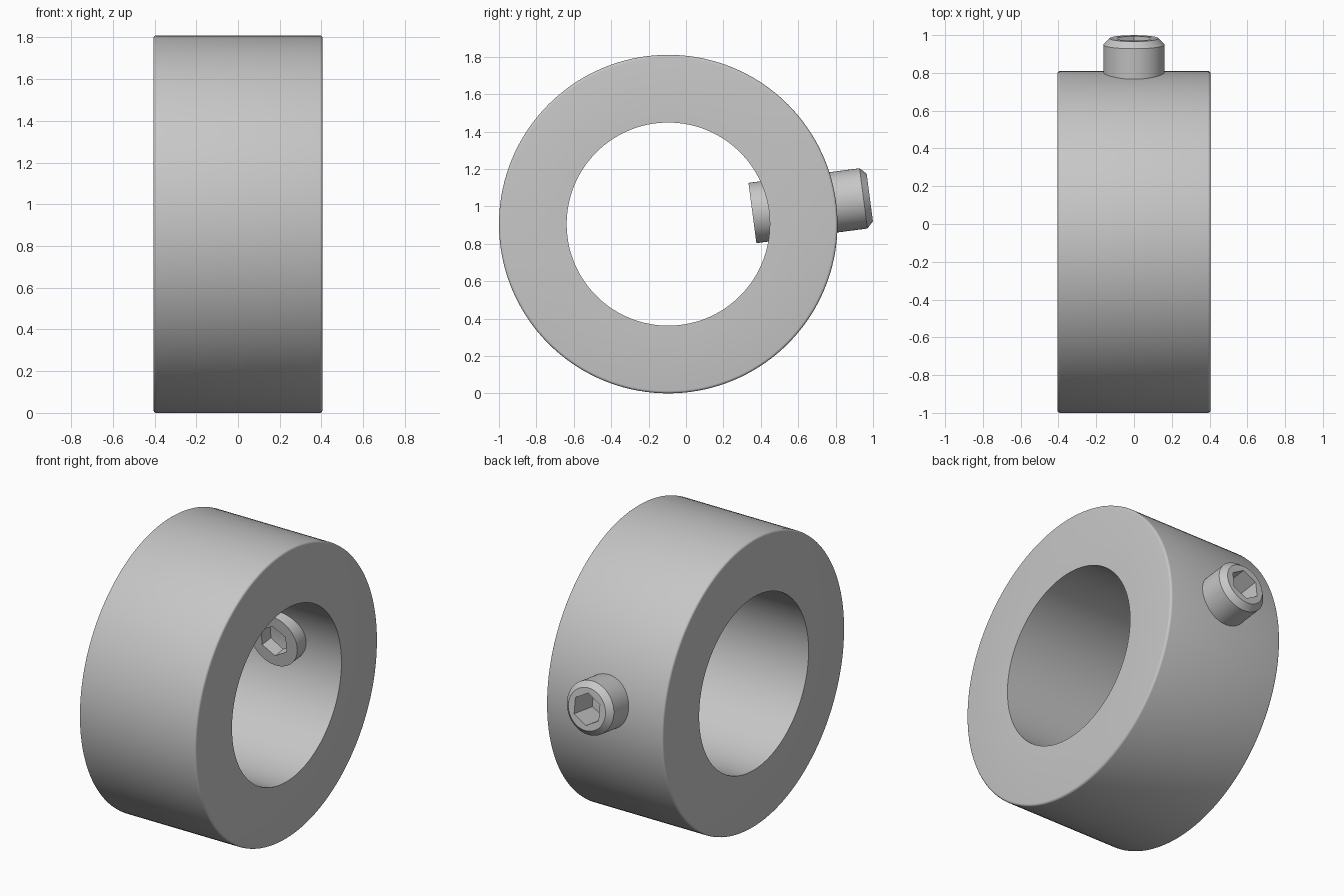
import bpy
import bmesh
from math import cos, sin, pi, radians

if "Cube" in bpy.data.objects:
    bpy.data.objects.remove(bpy.data.objects["Cube"], do_unlink=True)

# Single metal colour
steel = bpy.data.materials.new("steel_grey")
steel.use_nodes = True
grey = (0.57, 0.57, 0.57, 1)
steel.diffuse_color = grey
steel.node_tree.nodes["Principled BSDF"].inputs["Base Color"].default_value = grey


def round_section(radius, angle):
    return radius


def hex_section(radius, angle):
    """Radius at an angle of a hexagon with the given corner radius."""
    apothem = radius * cos(pi / 6)
    return apothem / cos((angle + pi / 6) % (pi / 3) - pi / 6)


def turned_part(name, profile, segments, location, rotation):
    """Sweep a closed profile of (section, radius, height) around local z."""
    bm = bmesh.new()
    rings = []
    for section, radius, height in profile:
        ring = []
        for i in range(segments):
            a = 2 * pi * i / segments
            r = section(radius, a)
            ring.append(bm.verts.new((r * cos(a), r * sin(a), height)))
        rings.append(ring)
    for j, ring in enumerate(rings):
        after = rings[(j + 1) % len(rings)]
        for i in range(segments):
            k = (i + 1) % segments
            bm.faces.new((ring[i], ring[k], after[k], after[i]))
    bmesh.ops.recalc_face_normals(bm, faces=bm.faces)
    mesh = bpy.data.meshes.new(name)
    bm.to_mesh(mesh)
    bm.free()
    mesh.materials.append(steel)
    obj = bpy.data.objects.new(name, mesh)
    obj.location = location
    obj.rotation_euler = rotation
    bpy.context.collection.objects.link(obj)
    bpy.ops.object.select_all(action='DESELECT')
    obj.select_set(True)
    bpy.context.view_layer.objects.active = obj
    bpy.ops.object.shade_smooth_by_angle(angle=radians(32))
    return obj


centre = (0, -0.095, 0.905)

# Collar: plain bore, softly rounded outer rims
outer, bore, half, fillet = 0.905, 0.543, 0.405, 0.014
rim = []
for i in range(5):
    a = i / 4 * pi / 2
    rim.append((outer - fillet + fillet * cos(a), half - fillet + fillet * sin(a)))
collar = [(round_section, r, z) for r, z in rim]
collar += [(round_section, bore, half), (round_section, bore, -half)]
collar += [(round_section, r, -z) for r, z in reversed(rim)]
turned_part("collar", collar, 144, centre, (0, pi / 2, 0))

# Set screw: radial, chamfered outside end, hexagonal socket along its axis
tilt = radians(7.5)
inner_end, outer_end, radius, chamfer, socket = 0.454, 1.087, 0.1625, 0.034, 0.098
screw = [
    (round_section, radius, inner_end),
    (round_section, radius, outer_end - chamfer),
    (round_section, radius - chamfer, outer_end),
    (hex_section, socket, outer_end),
    (hex_section, socket, inner_end),
]
turned_part("set_screw", screw, 72, centre, (tilt - pi / 2, 0, 0))
